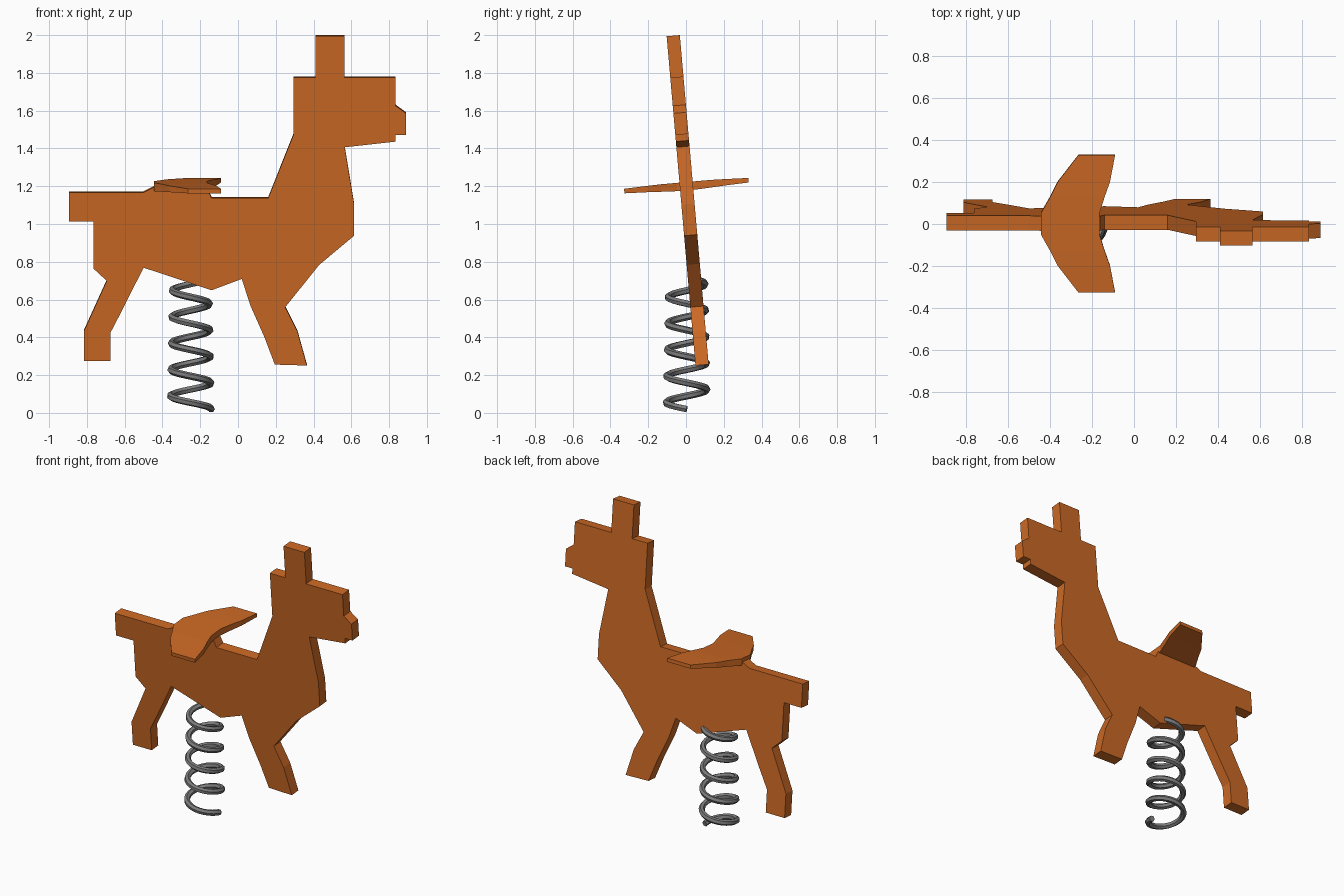
import bpy, bmesh, math
from mathutils import Matrix, Vector

cube = bpy.data.objects.get("Cube")
if cube:
    bpy.data.objects.remove(cube, do_unlink=True)


def material(name, rgb):
    m = bpy.data.materials.new(name)
    m.use_nodes = True
    m.diffuse_color = (*rgb, 1)
    m.node_tree.nodes["Principled BSDF"].inputs["Base Color"].default_value = (*rgb, 1)
    return m


orange = material("orange_board", (0.60, 0.14, 0.018))
steel = material("grey_steel", (0.2, 0.2, 0.2))

# The rider board and seat lean together about a pivot at seat height
PIVOT = Vector((0, 0, 1.225))
LEAN = (Matrix.Translation(PIVOT) @ Matrix.Rotation(math.radians(5), 4, 'X')
        @ Matrix.Translation(-PIVOT))


def finish(bm, name, mat):
    bmesh.ops.recalc_face_normals(bm, faces=bm.faces)
    bm.transform(LEAN)
    me = bpy.data.meshes.new(name)
    bm.to_mesh(me)
    bm.free()
    me.materials.append(mat)
    ob = bpy.data.objects.new(name, me)
    bpy.context.collection.objects.link(ob)
    return ob


# Animal silhouette, cut from one thick board
back = [(-.895, 1.015), (-.895, 1.17), (-.5, 1.17), (-.44, 1.2), (-.16, 1.185), (-.14, 1.14), (.16, 1.14)]
head = [(.295, 1.48), (.295, 1.78), (.41, 1.78), (.41, 2), (.565, 2), (.565, 1.78), (.835, 1.78),
        (.835, 1.63), (.89, 1.59), (.89, 1.475), (.835, 1.475), (.835, 1.44), (.565, 1.41)]
front_leg = [(.615, 1.105), (.615, .94), (.43, .785), (.25, .56), (.315, .43), (.365, .25),
             (.195, .255), (.14, .4), (.065, .57), (.02, .71)]
rear_leg = [(-.14, .65), (-.5, .77), (-.61, .55), (-.675, .425), (-.675, .275), (-.815, .275),
            (-.815, .435), (-.695, .7), (-.765, .765), (-.765, 1.015)]
THICK = 0.07

bm = bmesh.new()
face = bm.faces.new([bm.verts.new((x, -THICK / 2, z)) for x, z in back + head + front_leg + rear_leg])
ext = bmesh.ops.extrude_face_region(bm, geom=[face])
bmesh.ops.translate(bm, vec=(0, THICK, 0),
                    verts=[g for g in ext["geom"] if isinstance(g, bmesh.types.BMVert)])
finish(bm, "animal_board", orange)

# Swept wing seat: half stations (y, back x, front x, underside z, top z), mirrored
half = [(.05, -.445, -.165, 1.178, 1.222), (.13, -.4, -.14, 1.182, 1.222),
        (.2, -.365, -.115, 1.186, 1.22), (.33, -.265, -.09, 1.191, 1.215)]
stations = [(-s[0], *s[1:]) for s in reversed(half)] + half
bm = bmesh.new()
rings = [[bm.verts.new(p) for p in ((b, y, lo), (f, y, lo), (f, y, hi), (b, y, hi))]
         for y, b, f, lo, hi in stations]
for r, s in zip(rings, rings[1:]):
    for i in range(4):
        j = (i + 1) % 4
        bm.faces.new((r[i], r[j], s[j], s[i]))
bm.faces.new(rings[0])
bm.faces.new(rings[-1])
finish(bm, "seat", orange)

# Coil spring under the belly
TURNS, STEPS = 4.9, 24
cu = bpy.data.curves.new("coil_spring", 'CURVE')
cu.dimensions = '3D'
cu.bevel_depth = 0.019
cu.bevel_resolution = 1
cu.use_fill_caps = True
sp = cu.splines.new('POLY')
count = int(TURNS * STEPS) + 1
sp.points.add(count - 1)
for i, p in enumerate(sp.points):
    a = -2 * math.pi * i / STEPS
    t = i / (count - 1)
    r = 0.109 - 0.012 * t
    p.co = (-.25 + r * math.cos(a), .004 + r * math.sin(a), .02 + .68 * t, 1)
spring = bpy.data.objects.new("coil_spring", cu)
bpy.context.collection.objects.link(spring)
cu.materials.append(steel)
bpy.ops.object.select_all(action='DESELECT')
spring.select_set(True)
bpy.context.view_layer.objects.active = spring
bpy.ops.object.convert(target='MESH')
bpy.ops.object.shade_smooth_by_angle(angle=math.radians(35))
